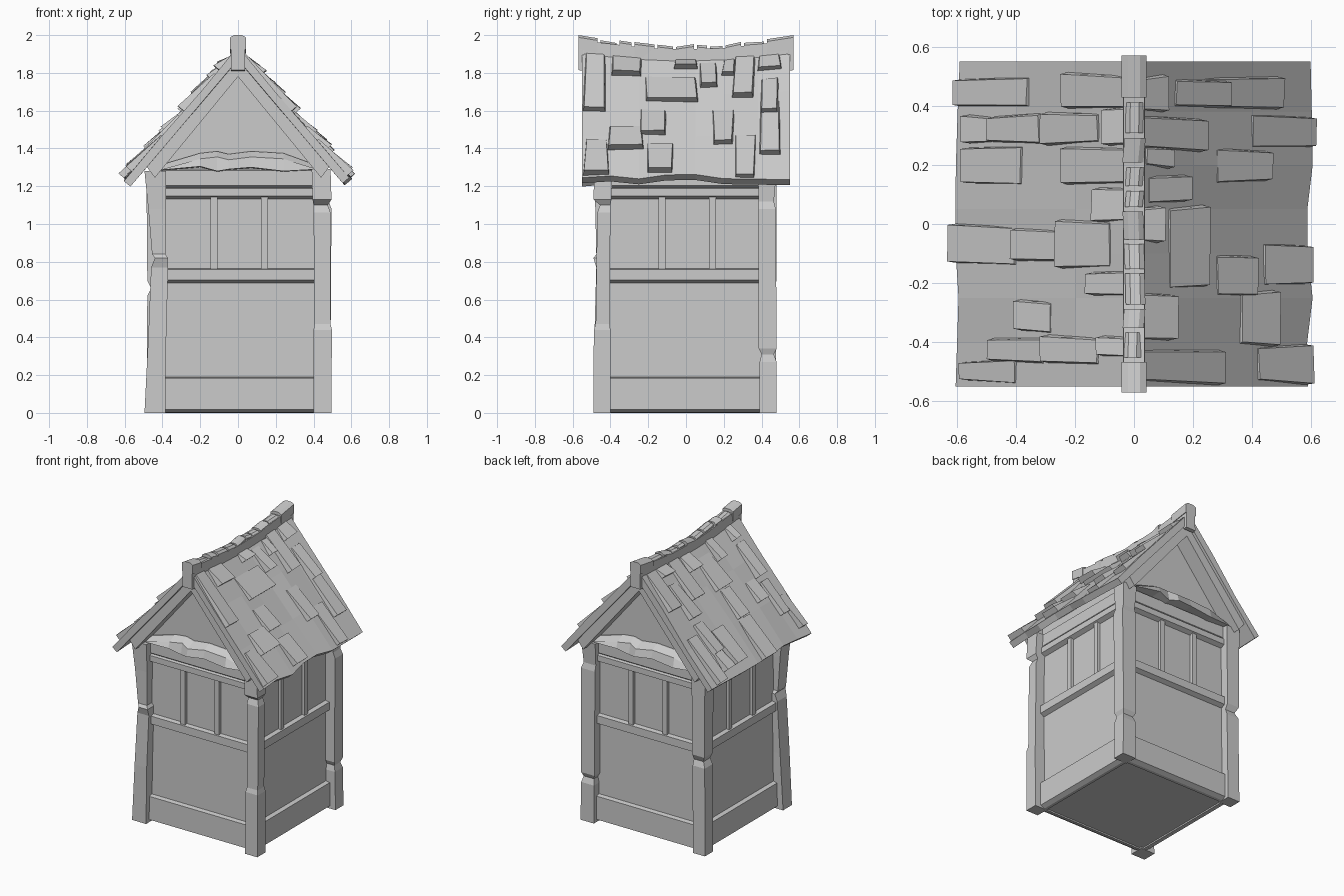
import bpy, bmesh, math, random
from mathutils import Matrix, Vector

random.seed(4)
SLOPE = 1.18
NORMAL = Vector((SLOPE, 0, 1)).normalized()


def loft(name, rings, rot=0.0):
    """Closed solid through a row of equally sized rings, optionally turned about z."""
    bm = bmesh.new()
    loops = [[bm.verts.new(p) for p in ring] for ring in rings]
    n = len(rings[0])
    for a, b in zip(loops, loops[1:]):
        for i in range(n):
            j = (i + 1) % n
            bm.faces.new((a[i], a[j], b[j], b[i]))
    bm.faces.new(loops[0][::-1])
    bm.faces.new(loops[-1])
    bm.transform(Matrix.Rotation(rot, 4, 'Z'))
    bmesh.ops.recalc_face_normals(bm, faces=bm.faces)
    me = bpy.data.meshes.new(name)
    bm.to_mesh(me)
    bm.free()
    ob = bpy.data.objects.new(name, me)
    bpy.context.collection.objects.link(ob)
    return ob


def jit(a):
    return random.uniform(-a, a)


# Body with gable ends
W = 0.42
outline = [(-W + .02, .01), (W - .02, .01), (W, .03), (W, 1.35), (0, 1.85), (-W, 1.35), (-W, .03)]
loft("body_walls", [[(x, y, z) for x, z in outline] for y in (-W, W)])

# Rails and upright bars, the same on all four sides
rails = [("bottom_rail", .0, .19, .45), ("middle_rail", .685, .765, .45),
         ("top_rail", 1.13, 1.195, .45), ("frieze_board", 1.185, 1.29, .44)]
for k in range(4):
    rot = k * math.pi / 2
    for name, z0, z1, d in rails:
        prof = [(-.40, z0), (-W, z0 + .002), (-d, z0 + .018), (-d, z1 - .006), (-W, z1), (-.40, z1)]
        loft(name, [[(x, y, z) for y, z in prof] for x in (-.41, .41)], rot)
    for x in (-.127, .14):
        sq = [(x - .02, -.40), (x + .02, -.40), (x + .018, -.44), (x - .018, -.44)]
        loft("window_bar", [[(a, b, z) for a, b in sq] for z in (.75, 1.15)], rot)


# Rough corner posts: height, outer x, outer y, inner edge
def post(name, sx, sy, rows):
    rings = []
    for z, ox, oy, i in rows:
        rings.append([(sx * i, sy * i, z), (sx * ox, sy * i, z),
                      (sx * ox, sy * oy, z), (sx * i, sy * oy, z)])
    loft(name, rings)


post("front_left_post", -1, -1, [(0, .495, .485, .385), (.4, .475, .485, .38), (.77, .46, .475, .37),
     (.82, .44, .49, .37), (.84, .455, .475, .385), (1.08, .475, .48, .38), (1.28, .495, .49, .38)])
post("front_right_post", 1, -1, [(0, .495, .49, .40), (.44, .497, .488, .40), (.47, .49, .478, .405),
     (1.06, .49, .47, .40), (1.10, .475, .455, .40), (1.13, .495, .49, .395), (1.29, .49, .485, .39)])
post("back_right_post", 1, 1, [(0, .495, .48, .39), (.27, .49, .48, .39), (.31, .48, .465, .40),
     (.34, .49, .48, .385), (1.08, .495, .475, .385), (1.12, .48, .465, .385), (1.28, .49, .48, .38)])
post("back_left_post", -1, 1, [(0, .485, .48, .39), (.62, .48, .475, .385), (.66, .46, .46, .385),
     (.70, .48, .48, .385), (1.28, .485, .48, .38)])

# Rough crooked beam under each gable
beam = [(-.42, 1.28, 1.31, .47), (-.20, 1.30, 1.375, .50), (-.11, 1.275, 1.385, .485),
        (-.05, 1.285, 1.37, .51), (.07, 1.295, 1.385, .49), (.24, 1.275, 1.375, .49), (.42, 1.285, 1.31, .47)]
for name, rot in (("front_beam", 0), ("back_beam", math.pi)):
    loft(name, [[(x, -.40, z0), (x, -d, z0 + .005), (x, -d + .015, z1 - .03), (x, -.43, z1), (x, -.40, z1)]
                for x, z0, z1, d in beam], rot)


# Sagging roof surface
def sag(x, y):
    t = 1 - (y / .55) ** 2
    return t * (-.035 + .085 * x)


def roof(x, y, lift=0.0):
    return Vector((x, y, 1.94 - SLOPE * x + sag(x, y))) + NORMAL * lift


def flip(rings, s):
    return [[(s * p[0], p[1], p[2]) for p in r] for r in rings]


ys = [-.55, -.40, -.25, -.10, .05, .20, .38, .55]
for s, side in ((1, "right"), (-1, "left")):
    # Roof slab
    rings = []
    for y in ys:
        e = .595 + jit(.012)
        rings.append([roof(0, y), roof(.2, y, jit(.006)), roof(.4, y, jit(.008)), roof(e, y),
                      roof(e, y, -.045), roof(.3, y, -.045), roof(.0, y, -.045)])
    loft(side + "_roof_slab", flip(rings, s))
    # Gable rafters
    for e in (1, -1):
        pts = [(0, 1.885), (.485, 1.305), (.44, 1.245), (0, 1.78)]
        loft(side + "_rafter", [[(s * x, e * y, z) for x, z in pts] for y in (.42, .53)])

# Shingles: upper x, lower tip x, y range
shingles = {
    1: [(.03, .12, .38, .50), (.24, .51, .39, .50), (.40, .62, .26, .37), (.03, .25, .25, .36),
        (.04, .14, .19, .26), (.05, .20, .07, .17), (.03, .11, -.06, .06), (.28, .47, .14, .25),
        (.12, .26, -.22, .06), (.28, .42, -.24, -.10), (.44, .61, -.21, -.07), (.03, .15, -.40, -.24),
        (.36, .495, -.41, -.23), (.03, .31, -.54, -.42), (.42, .61, -.54, -.41), (.14, .33, .39, .49)],
    -1: [(.03, .25, .39, .51), (.36, .615, .39, .50), (.03, .11, .27, .40), (.32, .50, .27, .37),
         (.12, .32, .27, .38), (.46, .59, .27, .37), (.03, .25, .13, .26), (.38, .59, .13, .26),
         (.03, .145, .01, .12), (.08, .27, -.15, .01), (.40, .63, -.14, .0), (.25, .42, -.13, -.02),
         (.03, .165, -.25, -.16), (.28, .41, -.37, -.26), (.03, .13, -.45, -.38), (.12, .32, -.48, -.38),
         (.31, .50, -.47, -.38), (.40, .595, -.54, -.46)]}
for s, rows in shingles.items():
    for x0, x1, y0, y1 in rows:
        h = .03 + random.uniform(0, .014)
        low = -.03 if x1 > .55 else -.008
        rings = []
        for x, top in ((x0, .006), (x1 - NORMAL.x * h, h)):
            a, b = y0 + jit(.008), y1 + jit(.008)
            rings.append([roof(x, a, low), roof(x, b, low),
                          roof(x, b - .008, top + jit(.004)), roof(x, a + .008, top + jit(.004))])
        loft("shingle", flip(rings, s))


# Ridge beam with uneven cap stones
def ridge_z(y):
    return 1.925 + .05 * (y / .57) ** 2


loft("ridge_beam", [[(-.038, y, ridge_z(y) - b), (.038, y, ridge_z(y) - b),
                     (.036, y, ridge_z(y)), (-.036, y, ridge_z(y))]
                    for y, b in ((-.57, .16), (-.545, .16), (-.54, .07), (-.2, .07), (0, .07),
                                 (.2, .07), (.54, .07), (.545, .16), (.57, .16))])
cuts = [-.57, -.46, -.36, -.28, -.16, -.06, .05, .12, .20, .30, .42, .57]
for a, b in zip(cuts, cuts[1:]):
    end = a < -.56 or b > .56
    w = .042 if end else .032 + jit(.004)
    rings = []
    for y, k in ((a + (0 if a < -.56 else .008), 0), (b - (0 if b > .56 else .008), 1)):
        x = 0 if end else jit(.006)
        z = ridge_z(y) + (.025 if end else .02 + jit(.009))
        rings.append([(x - w, y, ridge_z(y) - .05), (x + w, y, ridge_z(y) - .05),
                      (x + w, y, z - .012), (x + w * .5, y, z), (x - w * .5, y, z), (x - w, y, z - .012)])
    loft("ridge_cap", rings)
